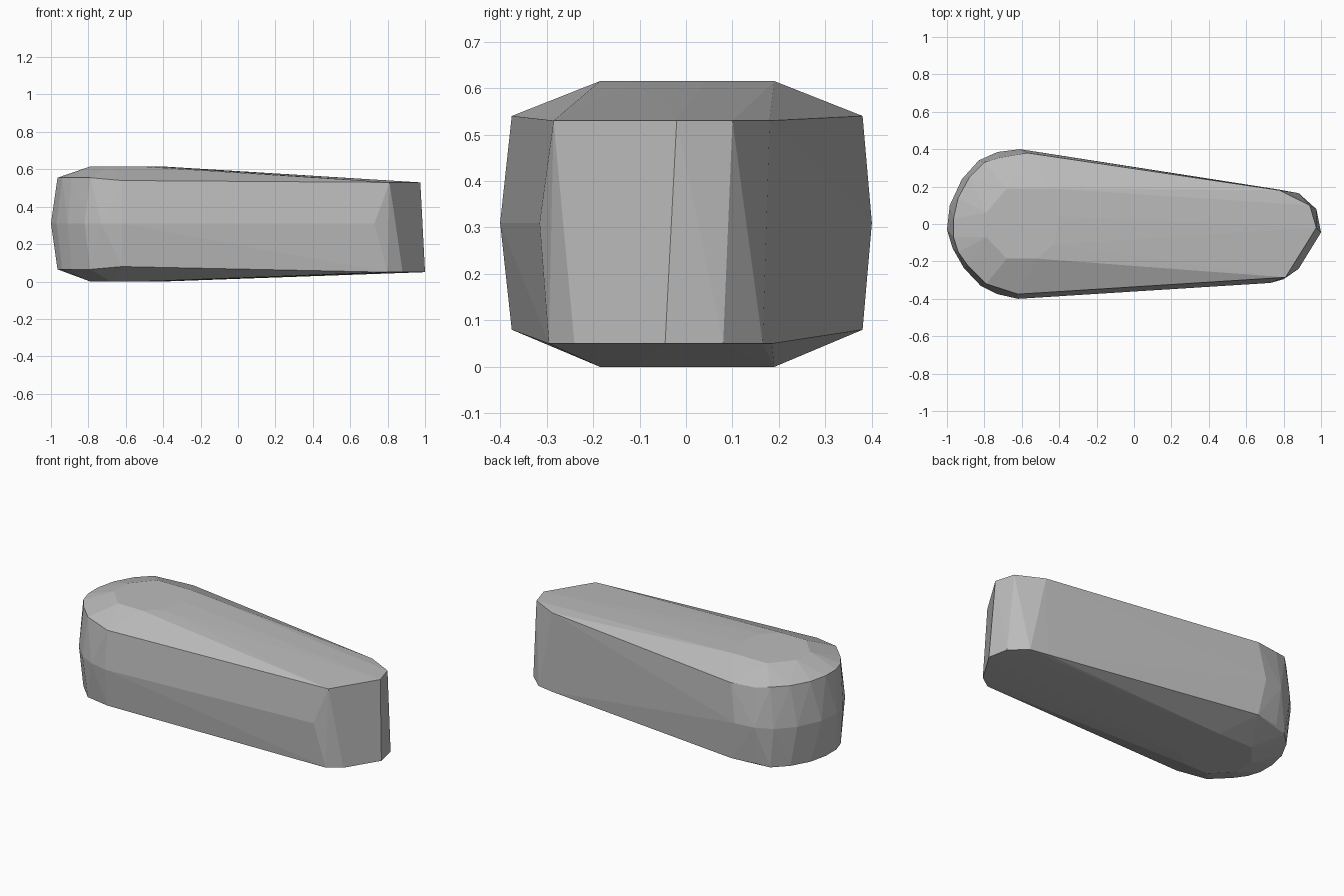
import bpy
import bmesh

cube = bpy.data.objects.get("Cube")
if cube:
    bpy.data.objects.remove(cube, do_unlink=True)

# Single grey finish
grey = bpy.data.materials.new("plain grey")
grey.use_nodes = True
colour = (0.5, 0.5, 0.5, 1)
grey.diffuse_color = colour
grey.node_tree.nodes["Principled BSDF"].inputs["Base Color"].default_value = colour

# Rounded wide end: rim outline shared by the upper and lower edges
wide_rim = [(-.57, .38), (-.72, .355), (-.8, .33), (-.88, .25), (-.94, .14),
            (-.965, .03), (-.965, -.07), (-.94, -.15), (-.89, -.22),
            (-.79, -.32), (-.62, -.375)]

# Widest line round the middle of the body
waist = [(-.61, .4), (-.73, .385), (-.83, .34), (-.92, .24), (-.985, .1),
         (-1, -.03), (-.97, -.13), (-.91, -.235), (-.82, -.33),
         (-.73, -.375), (-.62, -.4), (.73, -.315)]

# Narrow end, slightly longer at the bottom
narrow_top = [(.78, .18), (.94, .1), (.975, -.02), (.81, -.285)]
narrow_base = [(.77, .185), (.88, .165), (.975, .08), (1, -.045), (.88, -.24), (.8, -.295)]

# Flat patch on the top and underside
plateau = [(-.79, .06), (-.68, .19), (-.45, .19), (-.4, .04),
           (-.43, -.11), (-.52, -.185), (-.68, -.185), (-.79, -.07)]


def ring(outline, height):
    return [(x, y, height) for x, y in outline]


def rim_height(x):
    return .54 + (.015 if x < -.75 else 0)


points = ring(plateau, 0) + ring(plateau, .615) + ring(waist, .31)
points += ring(narrow_top, .53) + ring(narrow_base, .05)
for x, y in wide_rim:
    points += [(x, y, rim_height(x)), (x, y, .62 - rim_height(x))]

# Wrap the rings in one faceted body
bm = bmesh.new()
for p in points:
    bm.verts.new(p)
hull = bmesh.ops.convex_hull(bm, input=bm.verts[:])
spare = {g for g in hull["geom_interior"] + hull["geom_unused"]
         if isinstance(g, bmesh.types.BMVert)}
bmesh.ops.delete(bm, geom=list(spare), context="VERTS")
bmesh.ops.dissolve_limit(bm, angle_limit=.01, verts=bm.verts[:], edges=bm.edges[:])
bmesh.ops.recalc_face_normals(bm, faces=bm.faces[:])
mesh = bpy.data.meshes.new("tapered_body")
bm.to_mesh(mesh)
bm.free()
mesh.materials.append(grey)
body = bpy.data.objects.new("tapered_body", mesh)
bpy.context.collection.objects.link(body)
